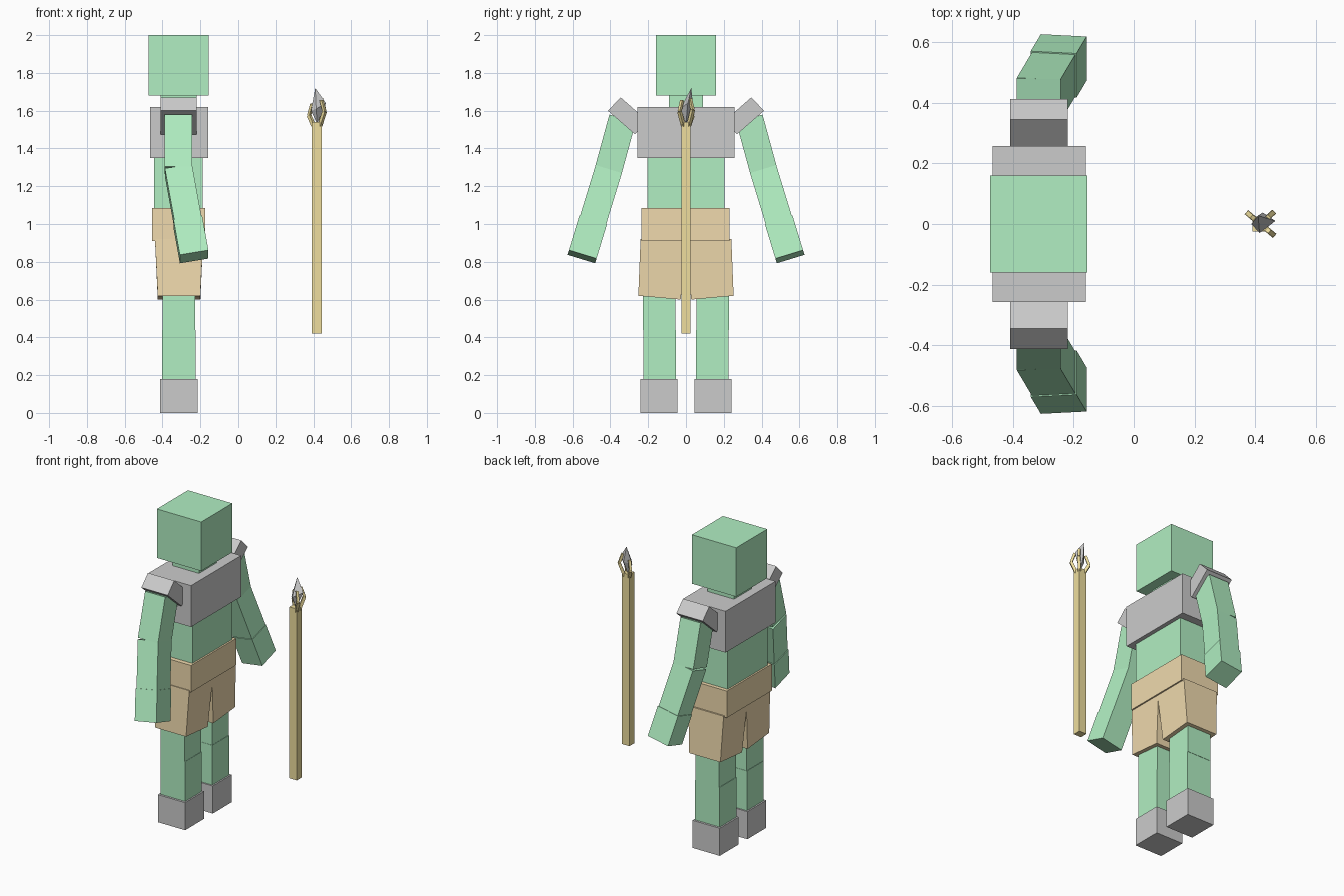
import bpy, bmesh, math
from mathutils import Vector, Matrix

if "Cube" in bpy.data.objects:
    bpy.data.objects.remove(bpy.data.objects["Cube"])


def material(name, rgb):
    m = bpy.data.materials.new(name)
    m.diffuse_color = (*rgb, 1)
    m.use_nodes = True
    m.node_tree.nodes["Principled BSDF"].inputs["Base Color"].default_value = m.diffuse_color
    return m


SKIN = material("green_skin", (0.44, 0.86, 0.54))
CLOTH = material("tan_cloth", (0.87, 0.70, 0.42))
WOOD = material("gold_wood", (0.86, 0.73, 0.34))


def mesh(name, bm, mat=None):
    bmesh.ops.recalc_face_normals(bm, faces=bm.faces)
    me = bpy.data.meshes.new(name)
    bm.to_mesh(me)
    bm.free()
    ob = bpy.data.objects.new(name, me)
    bpy.context.collection.objects.link(ob)
    if mat:
        me.materials.append(mat)
    return ob


def box(name, x, y, z, mat=None):
    bm = bmesh.new()
    bmesh.ops.create_cube(bm, size=1)
    for v in bm.verts:
        v.co = Vector((a[0] + (c + 0.5) * (a[1] - a[0]) for a, c in zip((x, y, z), v.co)))
    return mesh(name, bm, mat)


def loft(name, sections, mat=None):
    """Closed solid through rings of equal length."""
    bm = bmesh.new()
    rings = [[bm.verts.new(p) for p in s] for s in sections]
    bm.faces.new(rings[0])
    bm.faces.new(rings[-1])
    for a, b in zip(rings, rings[1:]):
        for i in range(len(a)):
            j = (i + 1) % len(a)
            bm.faces.new((a[i], a[j], b[j], b[i]))
    return mesh(name, bm, mat)


def bar(name, a, b, w, mat=None, ref=(1, 0, 0)):
    """Square bar between two points."""
    a, b = Vector(a), Vector(b)
    d = (b - a).normalized()
    u = Vector(ref)
    u = (u - d * u.dot(d)).normalized() * w / 2
    v = d.cross(u)
    quad = (u + v, u - v, -u - v, v - u)
    return loft(name, [[a + q for q in quad], [b + q for q in quad]], mat)


def rect(x0, x1, y0, y1, z):
    return [(x0, y0, z), (x1, y0, z), (x1, y1, z), (x0, y1, z)]


# Head and trunk
box("head", (-.475, -.155), (-.16, .16), (1.68, 2), SKIN)
box("neck", (-.41, -.22), (-.09, .09), (1.6, 1.69), SKIN)
box("chest_armour", (-.467, -.16), (-.258, .258), (1.35, 1.62))
box("belly", (-.445, -.187), (-.205, .205), (1.06, 1.36), SKIN)
box("hip_cloth", (-.456, -.176), (-.235, .23), (.91, 1.085), CLOTH)

for s, side in ((-1, "right"), (1, "left")):
    # Legs
    box(side + "_foot", (-.412, -.215), (s * .045, s * .24), (0, .18))
    box(side + "_shin", (-.402, -.225), (s * .054, s * .226), (.17, .44), SKIN)
    box(side + "_thigh", (-.4, -.227), (s * .056, s * .228), (.44, .7), SKIN)
    lower = [(x, s * y, z) for x, y, z in
             [(-.425, .028, .6), (-.2, .028, .6), (-.2, .252, .62), (-.425, .252, .62)]]
    loft(side + "_shorts_leg",
         [lower, rect(-.44, -.185, s * -.005, s * .24, .92)], CLOTH)

    # Shoulder guard, tilted
    prof = [(.345, 1.67), (.413, 1.6), (.27, 1.475), (.203, 1.545)]
    loft(side + "_shoulder_guard", [[(x, s * y, z) for y, z in prof] for x in (-.41, -.22)])

    # Arm, bent forward at the elbow
    elbow = Vector((-.316, s * .41, 1.285))
    end = Vector((-.233, s * .55, .827))
    wrist = elbow.lerp(end, .6)
    bar(side + "_upper_arm", (-.316, s * .335, 1.56), elbow, .145, SKIN)
    bar(side + "_forearm", elbow, wrist, .145, SKIN)
    bar(side + "_hand", wrist, end, .153, SKIN)

# Spear shaft
cx = .418
box("spear_shaft", (cx - .027, cx + .027), (-.025, .025), (.42, 1.54), WOOD)

# Prongs gripping the stone tip
for i, (deg, rise) in enumerate(((42, .03), (140, 0), (-40, .02))):
    d = Vector((math.cos(math.radians(deg)), math.sin(math.radians(deg)), 0))
    c = Vector((cx, 0, 0))
    p = [c + d * r + Vector((0, 0, z)) for r, z in
         ((.022, 1.52), (.053, 1.575 + rise), (.032, 1.635 + rise))]
    bar(f"prong_lower_{i}", p[0], p[1], .018, WOOD, d)
    bar(f"prong_upper_{i}", p[1], p[2], .015, WOOD, d)

# Irregular stone tip
bm = bmesh.new()
ring = [bm.verts.new(p) for p in ((.467, .01, 1.64), (.425, .038, 1.62),
                                  (.388, 0, 1.6), (.415, -.03, 1.61))]
for apex in ((.41, .028, 1.72), (.42, 0, 1.53)):
    v = bm.verts.new(apex)
    for i in range(4):
        bm.faces.new((ring[i], ring[(i + 1) % 4], v))
mesh("spear_tip", bm)
